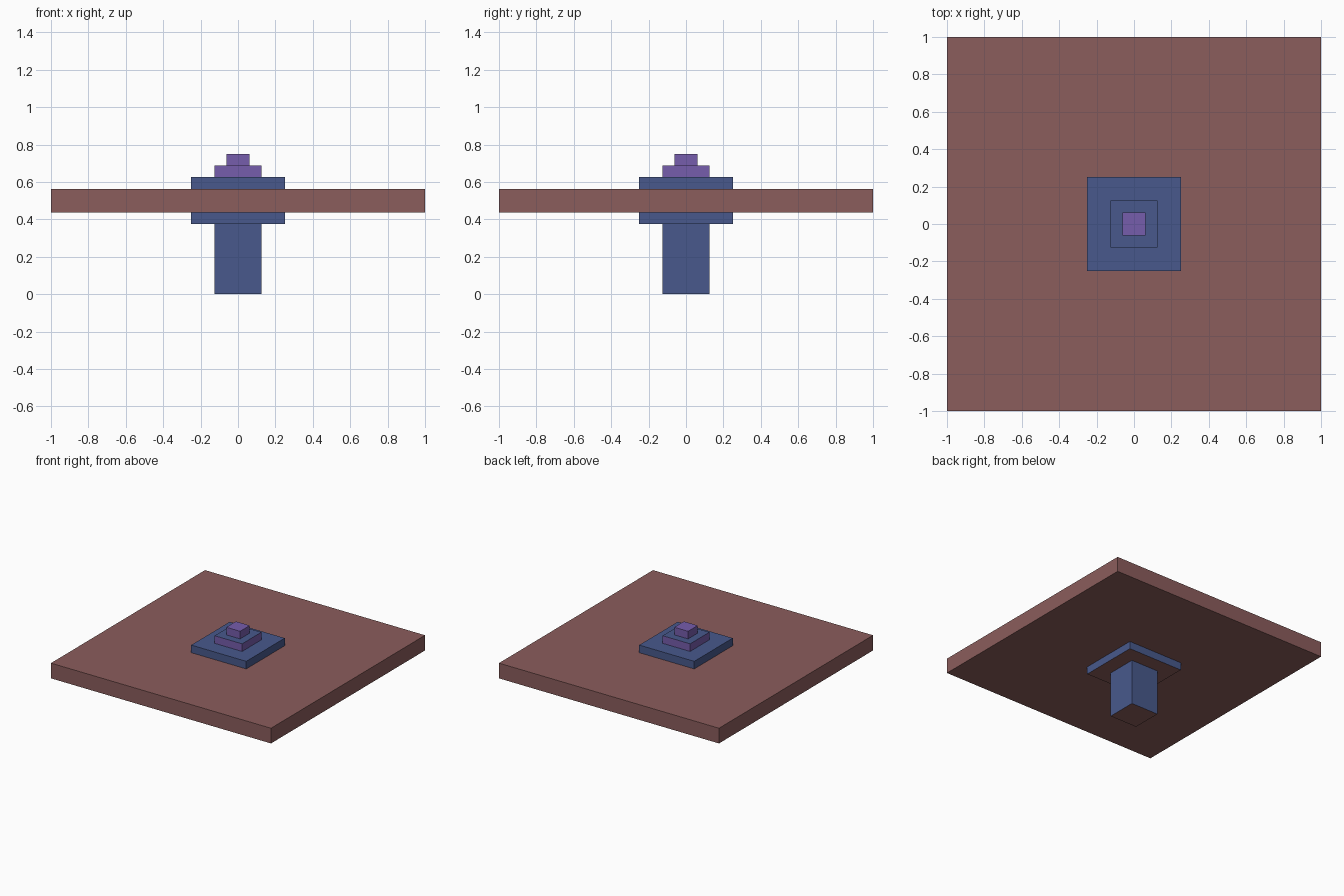
import bpy, bmesh

if "Cube" in bpy.data.objects:
    bpy.data.objects.remove(bpy.data.objects["Cube"])


def material(name, srgb):
    lin = [((c / 255 + 0.055) / 1.055) ** 2.4 for c in srgb]
    m = bpy.data.materials.new(name)
    m.diffuse_color = (*lin, 1)
    m.use_nodes = True
    m.node_tree.nodes["Principled BSDF"].inputs["Base Color"].default_value = m.diffuse_color
    return m


BROWN = material("dusty_brown", (139, 93, 92))
BLUE = material("slate_blue", (72, 89, 140))
PURPLE = material("violet", (118, 93, 172))


def block(name, half, z0, z1, side, top=None, bottom=None):
    """Square block centred on z, with optional other colours above and below."""
    bm = bmesh.new()
    bmesh.ops.create_cube(bm, size=2)
    for v in bm.verts:
        v.co = (v.co.x * half, v.co.y * half, z1 if v.co.z > 0 else z0)
    bm.normal_update()
    for f in bm.faces:
        f.material_index = 1 if f.normal.z > 0.5 else 2 if f.normal.z < -0.5 else 0
    me = bpy.data.meshes.new(name)
    bm.to_mesh(me)
    bm.free()
    for m in (side, top or side, bottom or side):
        me.materials.append(m)
    bpy.context.collection.objects.link(bpy.data.objects.new(name, me))


U = 1 / 16
# Central post and the collar below the plate, brown undersides
block("post", 2 * U, 0, 6 * U, BLUE, bottom=BROWN)
block("lower_collar", 4 * U, 6 * U, 7 * U, BLUE, bottom=BROWN)
# Wide square plate
block("plate", 16 * U, 7 * U, 9 * U, BROWN)
# Stepped cap above the plate
block("upper_collar", 4 * U, 9 * U, 10 * U, BLUE)
block("cap_step", 2 * U, 10 * U, 11 * U, PURPLE, top=BLUE)
block("cap_tip", U, 11 * U, 12 * U, PURPLE)
